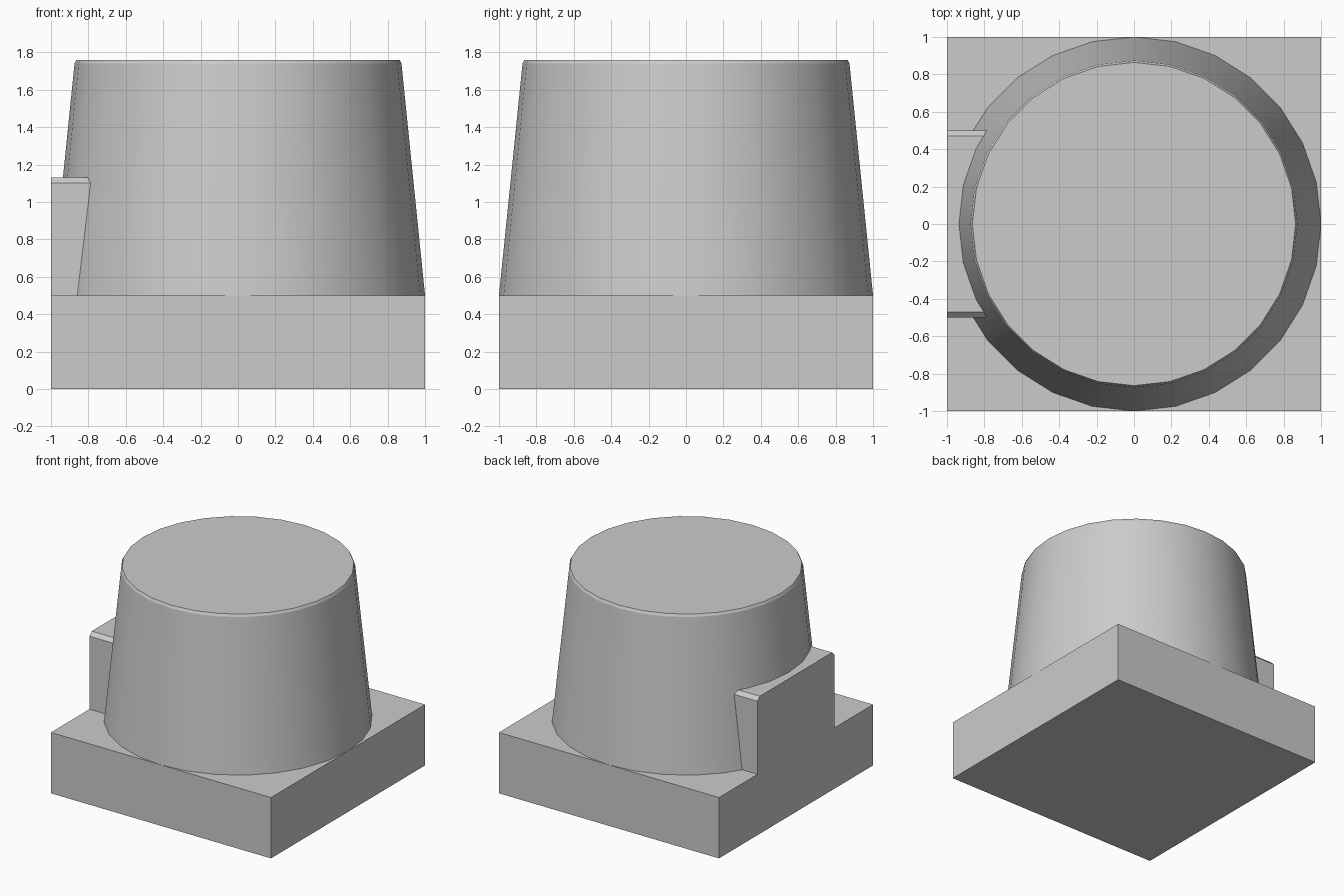
import bpy, bmesh, math

cube = bpy.data.objects.get("Cube")
if cube:
    bpy.data.objects.remove(cube, do_unlink=True)

grey = bpy.data.materials.new("plain_grey")
grey.use_nodes = True
colour = (0.6, 0.6, 0.6, 1)
grey.diffuse_color = colour
grey.node_tree.nodes["Principled BSDF"].inputs["Base Color"].default_value = colour


def finish(name, bm):
    bmesh.ops.recalc_face_normals(bm, faces=bm.faces)
    mesh = bpy.data.meshes.new(name)
    bm.to_mesh(mesh)
    bm.free()
    mesh.materials.append(grey)
    ob = bpy.data.objects.new(name, mesh)
    bpy.context.collection.objects.link(ob)
    return ob


def prism(name, profile, x0, x1):
    """Extrude a (y, z) outline along x."""
    bm = bmesh.new()
    face = bm.faces.new([bm.verts.new((x0, y, z)) for y, z in profile])
    moved = bmesh.ops.extrude_face_region(bm, geom=[face])["geom"]
    verts = [v for v in moved if isinstance(v, bmesh.types.BMVert)]
    bmesh.ops.translate(bm, verts=verts, vec=(x1 - x0, 0, 0))
    return finish(name, bm)


def stacked_rings(name, rings, sides):
    """Closed round body through (radius, z) rings."""
    bm = bmesh.new()
    loops = []
    for r, z in rings:
        angles = [2 * math.pi * i / sides for i in range(sides)]
        loops.append([bm.verts.new((r * math.cos(a), r * math.sin(a), z)) for a in angles])
    for low, high in zip(loops, loops[1:]):
        for i in range(sides):
            j = (i + 1) % sides
            bm.faces.new((low[i], low[j], high[j], high[i]))
    bm.faces.new(loops[0])
    bm.faces.new(loops[-1])
    return finish(name, bm)


# Square base block
prism("base", [(-1, 0), (1, 0), (1, 0.5), (-1, 0.5)], -1, 1)

# Tapered round body with a narrow chamfered rim
body = stacked_rings("tapered_body", [(1, 0.5), (0.874, 1.74), (0.864, 1.76)], 28)
bpy.ops.object.select_all(action="DESELECT")
body.select_set(True)
bpy.context.view_layer.objects.active = body
bpy.ops.object.shade_smooth_by_angle(angle=math.radians(17))

# Side block with chamfered top edges, running into the body
prism("side_block",
      [(-0.5, 0.5), (0.5, 0.5), (0.5, 1.1), (0.47, 1.13), (-0.47, 1.13), (-0.5, 1.1)],
      -1, -0.75)
